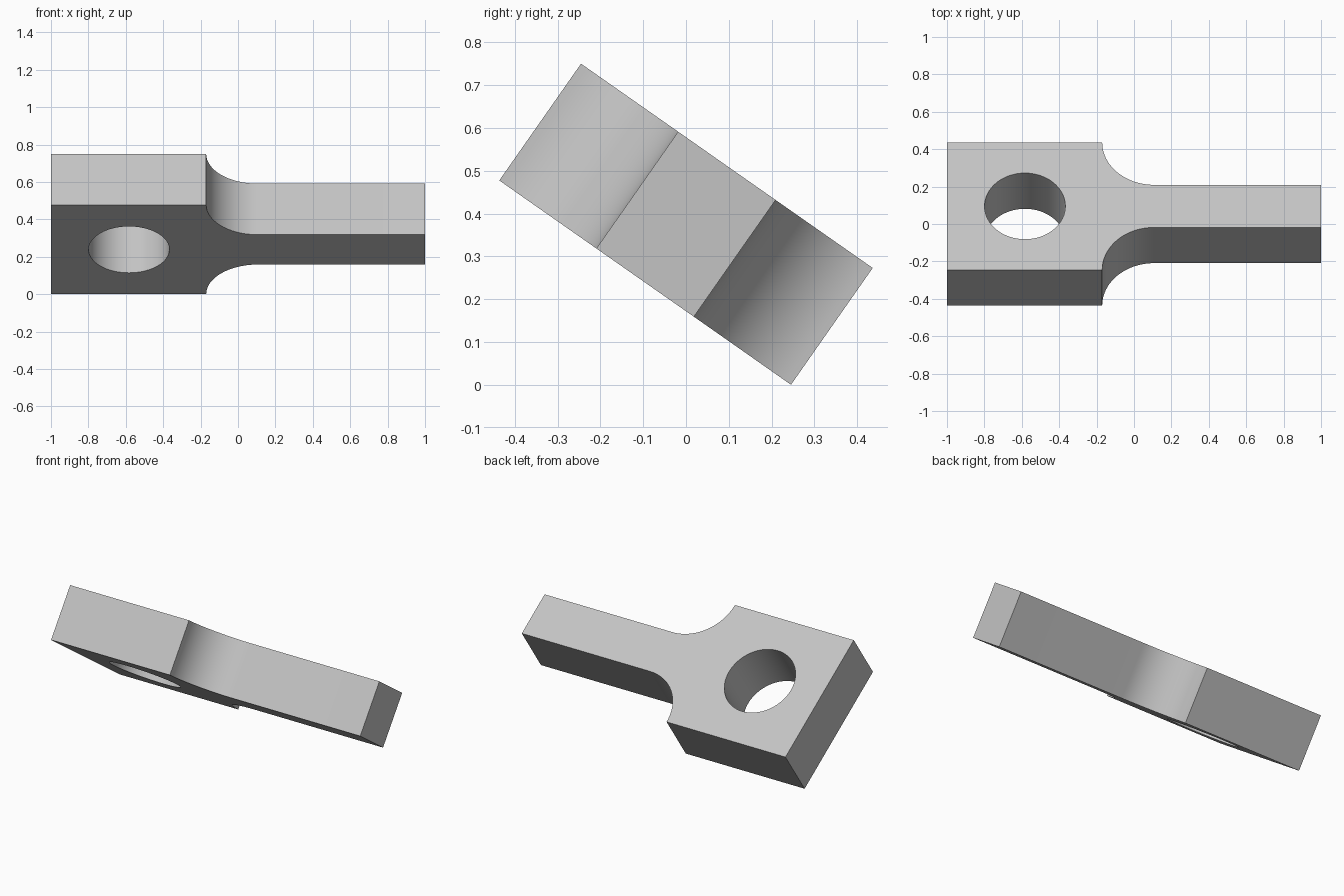
import bpy, bmesh
from math import cos, sin, pi, radians
from mathutils import Matrix

if "Cube" in bpy.data.objects:
    bpy.data.objects.remove(bpy.data.objects["Cube"])

HEAD, NECK = 0.416, 0.139        # half widths of the head and the shank
SHOULDER = -0.17                 # x where the head ends
THICK = 0.333
FILLET = HEAD - NECK
HOLE_X, HOLE_R = -0.583, 0.216
TILT = radians(-35)

# Steel material
steel = bpy.data.materials.new("light_grey")
steel.use_nodes = True
grey = (0.55, 0.55, 0.55, 1)
steel.diffuse_color = grey
steel.node_tree.nodes["Principled BSDF"].inputs["Base Color"].default_value = grey

# Half outline: head corner, concave shoulder, shank end
half = [(-1, HEAD)]
for i in range(25):
    a = pi + i / 24 * pi / 2
    half.append((SHOULDER + FILLET + FILLET * cos(a), HEAD + FILLET * sin(a)))
half.append((1, NECK))
outline = half + [(x, -y) for x, y in reversed(half)]

# Round eye through the head
N = 64
eye = [(HOLE_X + HOLE_R * cos(2 * pi * i / N), HOLE_R * sin(2 * pi * i / N)) for i in range(N)]

bm = bmesh.new()


def add_loop(points):
    verts = [bm.verts.new((x, y, -THICK / 2)) for x, y in points]
    return [bm.edges.new((v, verts[i - 1])) for i, v in enumerate(verts)]


# Fill the flat profile between outline and eye, then thicken it
edges = add_loop(outline) + add_loop(eye)
bmesh.ops.triangle_fill(bm, edges=edges, use_beauty=True, use_dissolve=False)
result = bmesh.ops.extrude_face_region(bm, geom=bm.faces[:], use_keep_orig=True)
top = [g for g in result["geom"] if isinstance(g, bmesh.types.BMVert)]
bmesh.ops.translate(bm, vec=(0, 0, THICK), verts=top)
bmesh.ops.recalc_face_normals(bm, faces=bm.faces[:])

# Tilt the plate about its length and stand it on the ground
bm.transform(Matrix.Rotation(TILT, 4, "X"))
bm.transform(Matrix.Translation((0, 0, -min(v.co.z for v in bm.verts))))

mesh = bpy.data.meshes.new("eye_plate")
bm.to_mesh(mesh)
bm.free()
mesh.materials.append(steel)
plate = bpy.data.objects.new("eye_plate", mesh)
bpy.context.collection.objects.link(plate)

bpy.ops.object.select_all(action="DESELECT")
plate.select_set(True)
bpy.context.view_layer.objects.active = plate
bpy.ops.object.shade_smooth_by_angle(angle=radians(30))
